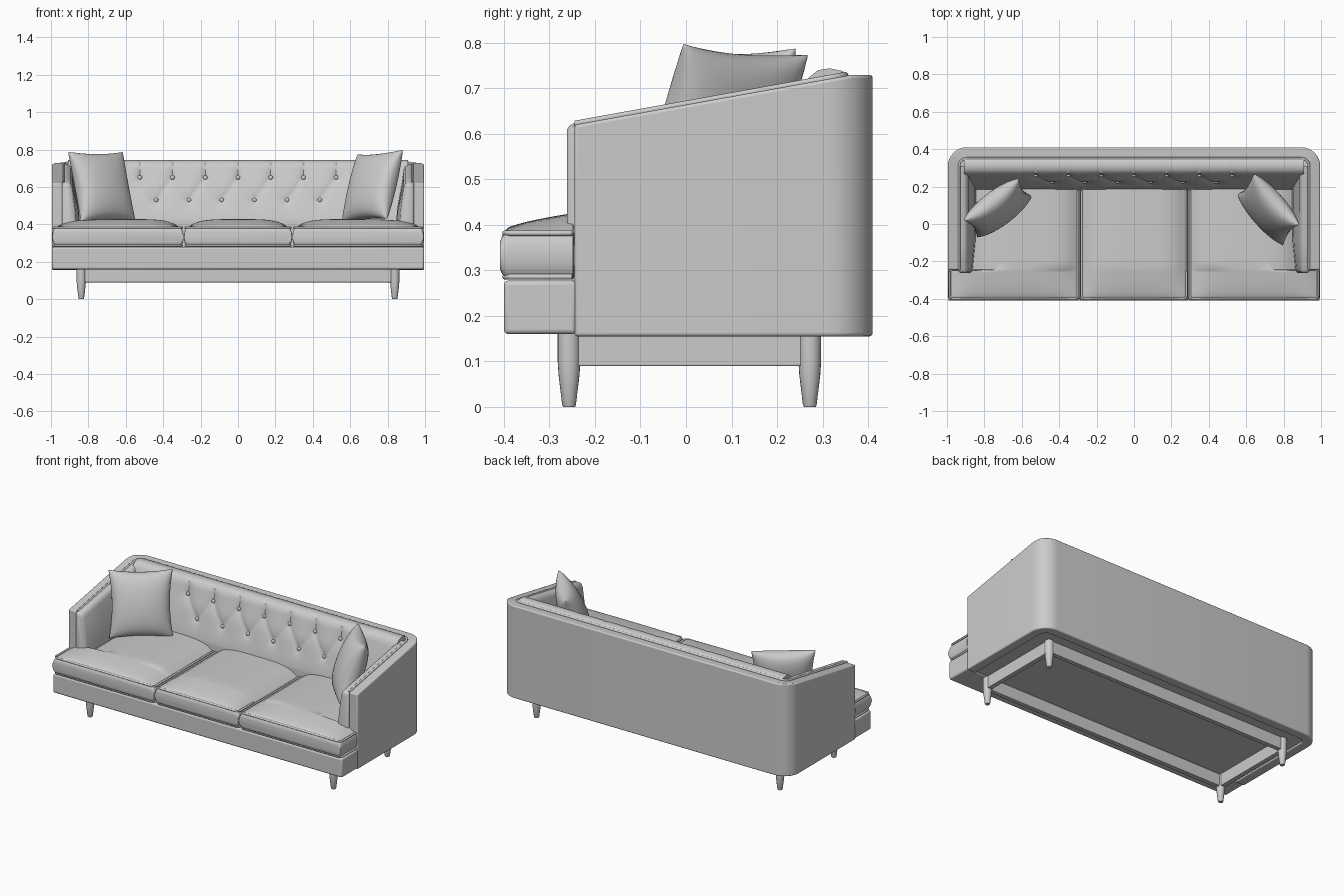
import bpy, bmesh, math
from mathutils import Matrix, Vector

if "Cube" in bpy.data.objects:
    bpy.data.objects.remove(bpy.data.objects["Cube"])

GREY = (0.6, 0.6, 0.6, 1)
fabric = bpy.data.materials.new("grey_fabric")
fabric.use_nodes = True
fabric.diffuse_color = GREY
fabric.node_tree.nodes["Principled BSDF"].inputs["Base Color"].default_value = GREY


def finish(name, bm, angle=40, bevel=0):
    bmesh.ops.recalc_face_normals(bm, faces=bm.faces)
    mesh = bpy.data.meshes.new(name)
    bm.to_mesh(mesh)
    bm.free()
    mesh.materials.append(fabric)
    ob = bpy.data.objects.new(name, mesh)
    bpy.context.collection.objects.link(ob)
    if bevel:
        mod = ob.modifiers.new("soft_edges", 'BEVEL')
        mod.width, mod.segments = bevel, 3
    bpy.ops.object.select_all(action='DESELECT')
    ob.select_set(True)
    bpy.context.view_layer.objects.active = ob
    bpy.ops.object.shade_smooth_by_angle(angle=math.radians(angle))
    return ob


def loft(name, rings, angle=40, bevel=0):
    """Skin closed rings of equal length and cap both ends."""
    bm = bmesh.new()
    rows = [[bm.verts.new(p) for p in ring] for ring in rings]
    n = len(rows[0])
    for a, b in zip(rows, rows[1:]):
        for i in range(n):
            j = (i + 1) % n
            bm.faces.new((a[i], a[j], b[j], b[i]))
    bm.faces.new(rows[0])
    bm.faces.new(rows[-1])
    return finish(name, bm, angle, bevel)


def box(name, low, high, bevel=0):
    rings = [[(low[0], low[1], z), (high[0], low[1], z),
              (high[0], high[1], z), (low[0], high[1], z)] for z in (low[2], high[2])]
    return loft(name, rings, 40, bevel)


def tube(name, points, radius):
    """Round welt following a path."""
    rings = []
    for i, p in enumerate(points):
        a, b = points[max(i - 1, 0)], points[min(i + 1, len(points) - 1)]
        side = (Vector(b) - Vector(a)).cross(Vector((0, 0, 1))).normalized()
        rings.append([Vector(p) + radius * (side * math.cos(t) + Vector((0, 0, math.sin(t))))
                      for t in (k * math.tau / 8 for k in range(8))])
    return loft(name, rings, 60)


def arm_top(y):
    return min(0.62 + 0.18 * (y + 0.245), 0.73)


# Wrap-around shell with rounded rear corners
def u_path(radius, half):
    arc = [(0.895 + radius * math.cos(t), 0.31 + radius * math.sin(t))
           for t in (k * math.pi / 16 for k in range(9))]
    right = [(half, -0.245)] + arc
    return right + [(-x, y) for x, y in reversed(right)]


outer, inner = u_path(0.1, 0.995), u_path(0.04, 0.935)
loft("outer_shell", [[(*o, 0.155), (*o, arm_top(o[1])), (*i, arm_top(i[1])), (*i, 0.155)]
                     for o, i in zip(outer, inner)], 40, 0.007)
tube("shell_piping", [(x, y, arm_top(y) + 0.002) for x, y in inner], 0.007)

# Seat base
box("front_base", (-0.995, -0.4, 0.16), (0.995, -0.24, 0.278), 0.01)
box("inner_base", (-0.94, -0.25, 0.165), (0.94, 0.36, 0.28))

# Tufted back pad
buttons = [(0.175 * k, 0.65) for k in range(-3, 4)]
buttons += [(0.175 * (k + 0.5), 0.53) for k in range(-3, 3)]
creases = [((x, z), (x, 0.75)) for x, z in buttons[:7]]
creases += [(low, (low[0] + s * 0.0875, 0.65)) for low in buttons[7:] for s in (-1, 1)]


def segment_distance(p, a, b):
    p, a, b = Vector(p), Vector(a), Vector(b)
    t = max(0, min(1, (p - a).dot(b - a) / (b - a).length_squared))
    return (p - a - t * (b - a)).length


def tuft(x, z):
    line = min(segment_distance((x, z), a, b) for a, b in creases)
    dot = min(math.hypot(x - a, z - b) for a, b in buttons)
    return 0.009 * math.exp(-line / 0.012) + 0.012 * math.exp(-dot / 0.03)


def back_face(z):
    return 0.185 + 0.075 * max(0, (z - 0.42) / 0.28) ** 1.2


back_rings = []
for k in range(157):
    x = -0.91 + 1.82 * k / 156
    ring = [(x, 0.36, 0.28), (x, 0.36, 0.722), (x, 0.345, 0.738), (x, 0.315, 0.744)]
    ring += [(x, 0.29, 0.74 - 0.4 * tuft(x, 0.73)), (x, 0.27, 0.724)]
    for j in range(31):
        z = 0.7 - 0.3 * j / 30
        ring.append((x, back_face(z) + tuft(x, z), z))
    back_rings.append(ring + [(x, 0.185, 0.28)])
loft("back_pad", back_rings, 50)

for x, z in buttons:
    bm = bmesh.new()
    place = Matrix.Translation((x, back_face(z) + 0.014, z)) @ Matrix.Diagonal((1, 0.7, 1, 1))
    bmesh.ops.create_uvsphere(bm, u_segments=12, v_segments=8, radius=0.012, matrix=place)
    finish("back_button", bm, 60)

# Seat cushions: rows from the rounded nose to the back
def cushion(name, x0, x1, side):
    rows = []
    for k in range(7):
        a = math.pi / 2 * (1 - k / 6)
        rows.append((-0.385 - 0.024 * math.sin(a), 0.052 * (0.45 + 0.55 * math.cos(a)), x1))
    rows += [(-0.36 + 0.02 * k, 0.052, x1) for k in range(6)] + [(-0.248, 0.052, x1)]
    back_x = min(x1, 0.88)
    rows += [(-0.244 + 0.043 * k, 0.052, back_x) for k in range(11)]
    rings = []
    for y, half, end in rows:
        crown = 0.043 * min(1, max(0, (y + 0.405) / 0.17)) ** 0.6
        bulge = [(0.022 * math.cos(t), 0.333 + half * math.sin(t))
                 for t in (math.pi * (k / 8 - 0.5) for k in range(9))]
        ring = [(end - 0.022 + dx, z) for dx, z in bulge]
        for k in range(1, 20):
            u = 1 - k / 10
            ring.append(((x0 + end) / 2 + u * ((end - x0) / 2 - 0.022),
                         0.333 + half + crown * (1 - u ** 4) ** 0.8))
        ring += [(x0 + 0.022 - dx, z) for dx, z in reversed(bulge)]
        rings.append([(side * x, y, z) for x, z in ring])
    loft(name, rings, 50)
    for z in (0.286, 0.382):
        path = [(x0 + 0.008, 0.18), (x0 + 0.008, -0.385), (x0 + 0.02, -0.398),
                (x1 - 0.02, -0.398), (x1 - 0.008, -0.385), (x1 - 0.008, -0.25)]
        tube(name + "_piping", [(side * x, y, z) for x, y in path], 0.006)


cushion("middle_cushion", -0.289, 0.289, 1)

for side, label in ((1, "left"), (-1, "right")):
    cushion(label + "_cushion", 0.291, 0.993, side)

    # Padded arm lining
    rings = []
    for k, y in enumerate((-0.262, -0.256, -0.245, -0.1, 0.05, 0.2, 0.31)):
        pinch = (0.012, 0.004, 0)[min(k, 2)]
        top = arm_top(y) + 0.004 - pinch
        foot = 0.865 - 0.02 * min(1, (y + 0.262) / 0.2) + pinch
        section = [(0.94 - pinch, 0.28), (0.94 - pinch, top - 0.006), (0.93 - pinch, top),
                   (0.905, top), (0.893 + pinch, top - 0.008), (0.886 + pinch, top - 0.025),
                   (foot + 0.006, 0.48), (foot, 0.4), (foot, 0.28)]
        rings.append([(side * x, y, z) for x, z in section])
    loft(label + "_arm_pad", rings, 50)

    # Tapered legs and side rail
    for y, end in ((-0.257, "front"), (0.272, "rear")):
        rings = [[(side * 0.838 + r * math.cos(t), y + r * math.sin(t), z)
                  for t in (k * math.tau / 20 for k in range(20))]
                 for z, r in ((0, 0.013), (0.004, 0.015), (0.07, 0.023), (0.1, 0.025), (0.165, 0.025))]
        loft(f"{label}_{end}_leg", rings)
    box(label + "_rail", (side * 0.838 - 0.014, -0.25, 0.09), (side * 0.838 + 0.014, 0.265, 0.168), 0.003)

for y, end in ((-0.257, "front"), (0.272, "rear")):
    box(end + "_rail", (-0.83, y - 0.014, 0.09), (0.83, y + 0.014, 0.168), 0.003)


# Throw pillows with pinched corners
def pillow(name, centre, turn, lean, roll):
    bm = bmesh.new()
    for face in (-1, 1):
        made = bmesh.ops.create_grid(bm, x_segments=24, y_segments=24, size=1)["verts"]
        for v in made:
            u, w = math.sin(v.co.x * math.pi / 2), math.sin(v.co.y * math.pi / 2)
            puff = 0.078 * (max(0, 1 - u * u) * max(0, 1 - w * w)) ** 0.42
            v.co = (0.182 * u * (1 - 0.1 * u * u * (1 - w * w)), face * puff,
                    0.196 * w * (1 - 0.08 * w * w * (1 - u * u)))
    bmesh.ops.remove_doubles(bm, verts=bm.verts, dist=0.0002)
    turn, lean, roll = (math.radians(a) for a in (turn, lean, roll))
    bm.transform(Matrix.Translation(centre) @ Matrix.Rotation(turn, 4, 'Z')
                 @ Matrix.Rotation(-lean, 4, 'X') @ Matrix.Rotation(roll, 4, 'Y'))
    finish(name, bm, 70)


pillow("right_pillow", (-0.728, 0.085, 0.6), 37, 17, 0)
pillow("left_pillow", (0.718, 0.078, 0.602), -50, 20, -4)
